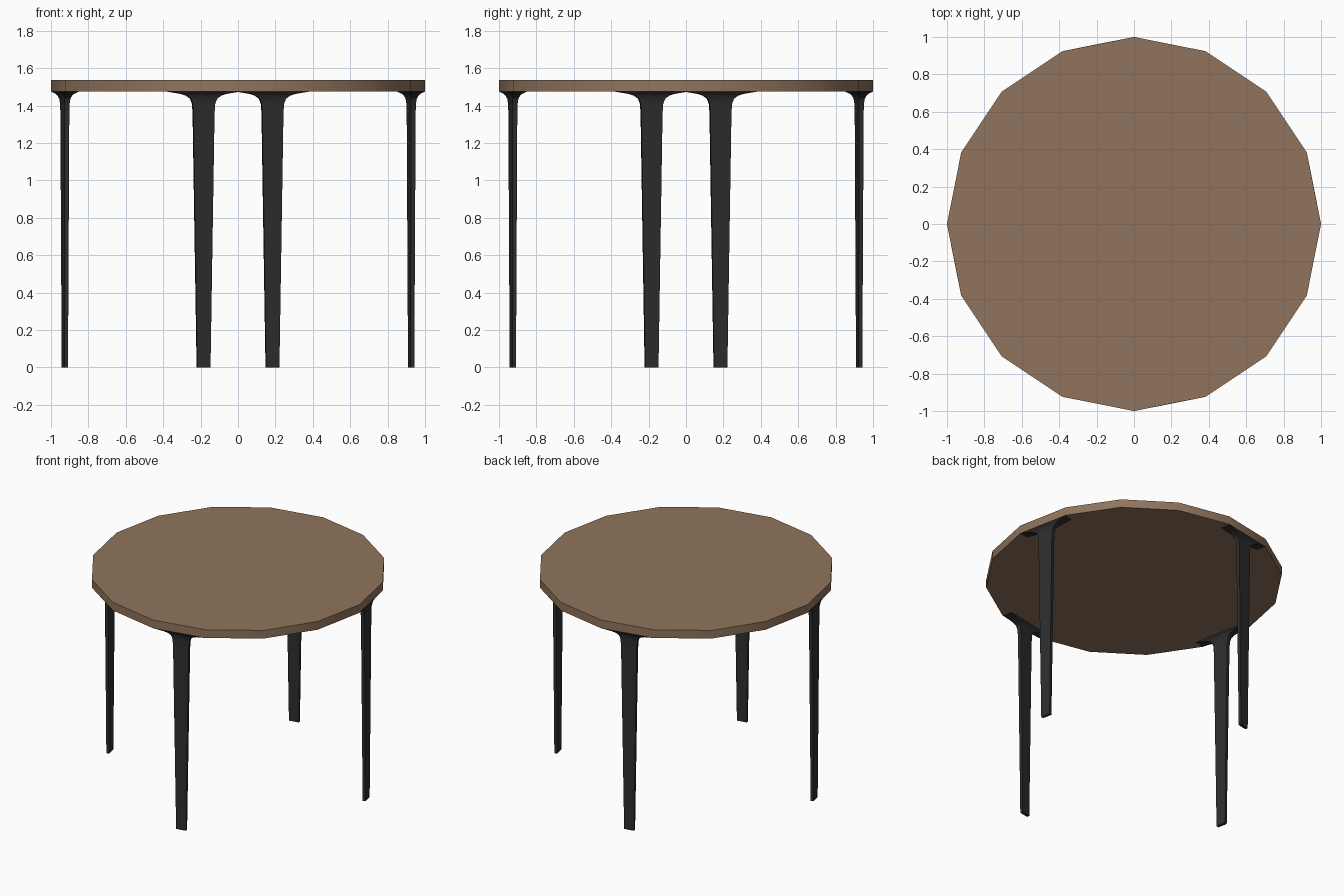
import bpy, bmesh
from math import pi, radians

cube = bpy.data.objects.get("Cube")
if cube:
    bpy.data.objects.remove(cube)

SIDES = 16
UNDERSIDE, TOP = 1.475, 1.536
LEG_RADIUS = 0.944


def material(name, rgb, roughness):
    mat = bpy.data.materials.new(name)
    mat.use_nodes = True
    mat.diffuse_color = (*rgb, 1)
    bsdf = mat.node_tree.nodes["Principled BSDF"]
    bsdf.inputs["Base Color"].default_value = (*rgb, 1)
    bsdf.inputs["Roughness"].default_value = roughness
    return mat


def finish(name, bm, mat):
    bmesh.ops.recalc_face_normals(bm, faces=bm.faces)
    mesh = bpy.data.meshes.new(name)
    bm.to_mesh(mesh)
    bm.free()
    mesh.materials.append(mat)
    obj = bpy.data.objects.new(name, mesh)
    bpy.context.collection.objects.link(obj)
    bpy.ops.object.select_all(action='DESELECT')
    obj.select_set(True)
    bpy.context.view_layer.objects.active = obj
    bpy.ops.object.shade_smooth_by_angle(angle=radians(30))
    return obj


wood = material("brown wood", (0.28, 0.175, 0.107), 0.6)
metal = material("black metal", (0.027, 0.027, 0.027), 0.5)

# Tabletop: sixteen-sided slab with a corner on each axis
bm = bmesh.new()
bmesh.ops.create_cone(bm, cap_ends=True, segments=SIDES, radius1=1, radius2=1,
                      depth=TOP - UNDERSIDE)
top = finish("tabletop", bm, wood)
top.location.z = (UNDERSIDE + TOP) / 2

# Leg sections from floor to underside: height, depth, width along the rim
SECTIONS = [
    (0.0, 0.020, 0.072),
    (1.36, 0.026, 0.115),
    (1.41, 0.028, 0.122),
    (1.437, 0.033, 0.142),
    (1.453, 0.042, 0.185),
    (1.463, 0.053, 0.245),
    (UNDERSIDE, 0.074, 0.388),
]


def leg(name, angle):
    bm = bmesh.new()
    rings = []
    for z, depth, width in SECTIONS:
        corners = [(-1, -1), (1, -1), (1, 1), (-1, 1)]
        rings.append([bm.verts.new((LEG_RADIUS + sx * depth / 2, sy * width / 2, z))
                      for sx, sy in corners])
    for low, high in zip(rings, rings[1:]):
        for i in range(4):
            j = (i + 1) % 4
            bm.faces.new((low[i], low[j], high[j], high[i]))
    bm.faces.new(rings[0])
    bm.faces.new(rings[-1])
    obj = finish(name, bm, metal)
    obj.rotation_euler.z = angle


# Four legs, each centred on one straight side of the rim
for i, place in enumerate(["left", "back", "right", "front"]):
    leg(place + "_leg", pi / SIDES + i * pi / 2)
